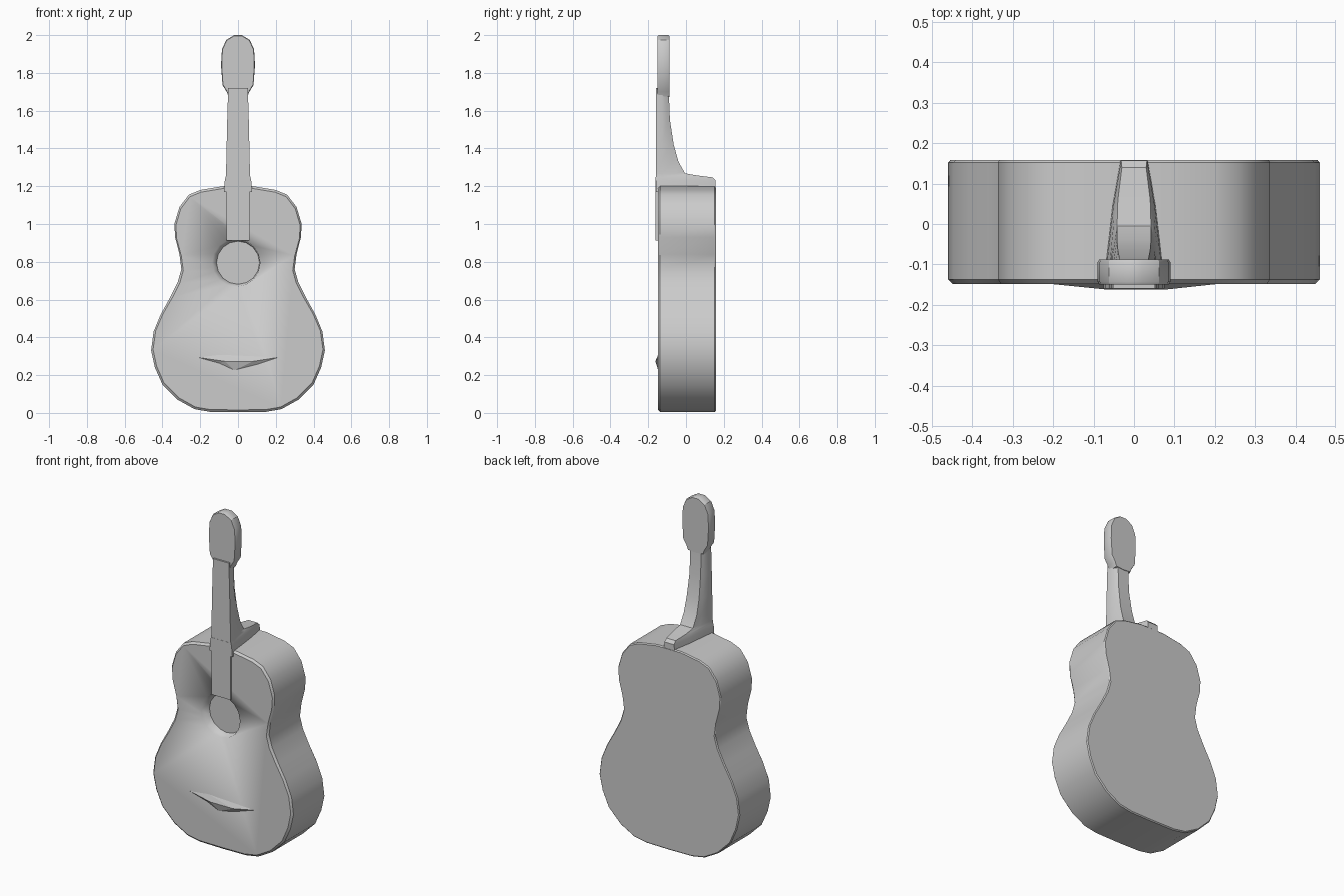
import bpy, bmesh, math

if "Cube" in bpy.data.objects:
    bpy.data.objects.remove(bpy.data.objects["Cube"], do_unlink=True)

grey = bpy.data.materials.new("plain grey")
grey.use_nodes = True
GREY = (0.6, 0.6, 0.6, 1)
grey.diffuse_color = GREY
grey.node_tree.nodes["Principled BSDF"].inputs["Base Color"].default_value = GREY


def finish(bm, name, angle=30):
    """Turn a bmesh into a shaded object."""
    bmesh.ops.recalc_face_normals(bm, faces=bm.faces[:])
    mesh = bpy.data.meshes.new(name)
    bm.to_mesh(mesh)
    bm.free()
    obj = bpy.data.objects.new(name, mesh)
    bpy.context.collection.objects.link(obj)
    mesh.materials.append(grey)
    bpy.ops.object.select_all(action="DESELECT")
    obj.select_set(True)
    bpy.context.view_layer.objects.active = obj
    bpy.ops.object.shade_smooth_by_angle(angle=math.radians(angle))
    return obj


def loft(rings, name, angle=30):
    """Skin a list of equal-length closed rings and cap both ends."""
    bm = bmesh.new()
    loops = [[bm.verts.new(p) for p in ring] for ring in rings]
    n = len(loops[0])
    for a, b in zip(loops, loops[1:]):
        for i in range(n):
            j = (i + 1) % n
            bm.faces.new((a[i], a[j], b[j], b[i]))
    bm.faces.new(loops[0])
    bm.faces.new(loops[-1])
    return finish(bm, name, angle)


def mirrored(half):
    """Close a right-hand outline (x, z) with its mirror image."""
    return half + [(-x, z) for x, z in reversed(half) if x > 0]


def slab(half, layers, name, mid):
    """Stack an outline along y; each layer is (y, inset)."""
    def inset(x, z, d):
        r = math.hypot(x, z - mid)
        return x * (1 - d / r), mid + (z - mid) * (1 - d / r)
    rings = []
    for y, d in layers:
        pts = [inset(x, z, d) for x, z in mirrored(half)]
        rings.append([(x, y, z) for x, z in pts])
    return loft(rings, name)


# Body: figure-eight outline with slightly softened rims
body_half = [(0, 0.004), (0.15, 0.006), (0.23, 0.02), (0.32, 0.07), (0.40, 0.15),
             (0.44, 0.24), (0.46, 0.33), (0.447, 0.43), (0.41, 0.52), (0.36, 0.61),
             (0.32, 0.69), (0.3, 0.76), (0.31, 0.84), (0.333, 0.93), (0.337, 1.0),
             (0.31, 1.09), (0.26, 1.155), (0.2, 1.18), (0.08, 1.2), (0, 1.2)]
body = slab(body_half, [(-0.148, 0.012), (-0.137, 0), (0.152, 0), (0.158, 0.006)],
            "body", 0.6)

# Sound hole: shallow flared recess
def circle(y, r, cx):
    return [(cx + r * math.cos(i * math.tau / 16), y, 0.795 + r * math.sin(i * math.tau / 16))
            for i in range(16)]

cutter = loft([circle(-0.2, 0.132, -0.012), circle(-0.148, 0.127, -0.01),
               circle(-0.105, 0.114, 0)], "sound_hole_cutter")
cutter.hide_render = True
cut = body.modifiers.new("sound hole", "BOOLEAN")
cut.object = cutter
cut.solver = "EXACT"
bpy.context.view_layer.objects.active = body
bpy.ops.object.modifier_apply(modifier=cut.name)
bpy.data.objects.remove(cutter, do_unlink=True)

# Neck: rounded sections (z, front half width, back half width, back y), heel to nut
sections = [(1.17, 0.075, 0.035, 0.157), (1.23, 0.07, 0.032, 0.157), (1.247, 0.066, 0.03, 0.14),
            (1.257, 0.064, 0.04, 0.06), (1.268, 0.063, 0.042, -0.005), (1.33, 0.062, 0.042, -0.04),
            (1.42, 0.06, 0.04, -0.065), (1.55, 0.057, 0.036, -0.085), (1.72, 0.052, 0.036, -0.092)]
rings = []
for z, wf, wb, yb in sections:
    half = [(wf, -0.16), (wf, -0.125), ((wf + wb) / 2, yb * 0.6 - 0.05), (wb, yb)]
    rings.append([(x, y, z) for x, y in half] + [(-x, y, z) for x, y in reversed(half)])
loft(rings, "neck")

# Fretboard end lying over the top, down to the sound hole
fret_half = [(0, 0.912), (0.062, 0.912), (0.062, 1.25), (0, 1.25)]
slab(fret_half, [(-0.161, 0), (-0.13, 0)], "fretboard", 1.08)

# Headstock: flared paddle with a rounded tip
head_half = [(0, 1.67), (0.05, 1.675), (0.06, 1.7), (0.082, 1.735), (0.09, 1.84),
             (0.085, 1.925), (0.062, 1.975), (0.02, 2.0), (0, 2.0)]
slab(head_half, [(-0.15, 0.004), (-0.143, 0), (-0.095, 0), (-0.088, 0.004)],
     "headstock", 1.84)

# Bridge: low pointed ridge on the lower bout
bm = bmesh.new()
rim = [bm.verts.new((x, -0.147, z)) for x, z in
       [(-0.22, 0.295), (-0.1, 0.262), (-0.02, 0.225), (0.1, 0.255),
        (0.22, 0.295), (0.08, 0.302), (-0.1, 0.31)]]
crest = [bm.verts.new((x, -0.162, 0.273)) for x in (-0.07, 0.08)]
left, right = crest
for i, owner in enumerate([left, left, right, right, right, right, left]):
    bm.faces.new((rim[i], rim[(i + 1) % 7], owner))
bm.faces.new((left, right, rim[2]))
bm.faces.new((right, left, rim[6]))
bmesh.ops.holes_fill(bm, edges=[e for e in bm.edges if e.is_boundary])
finish(bm, "bridge", 5)
